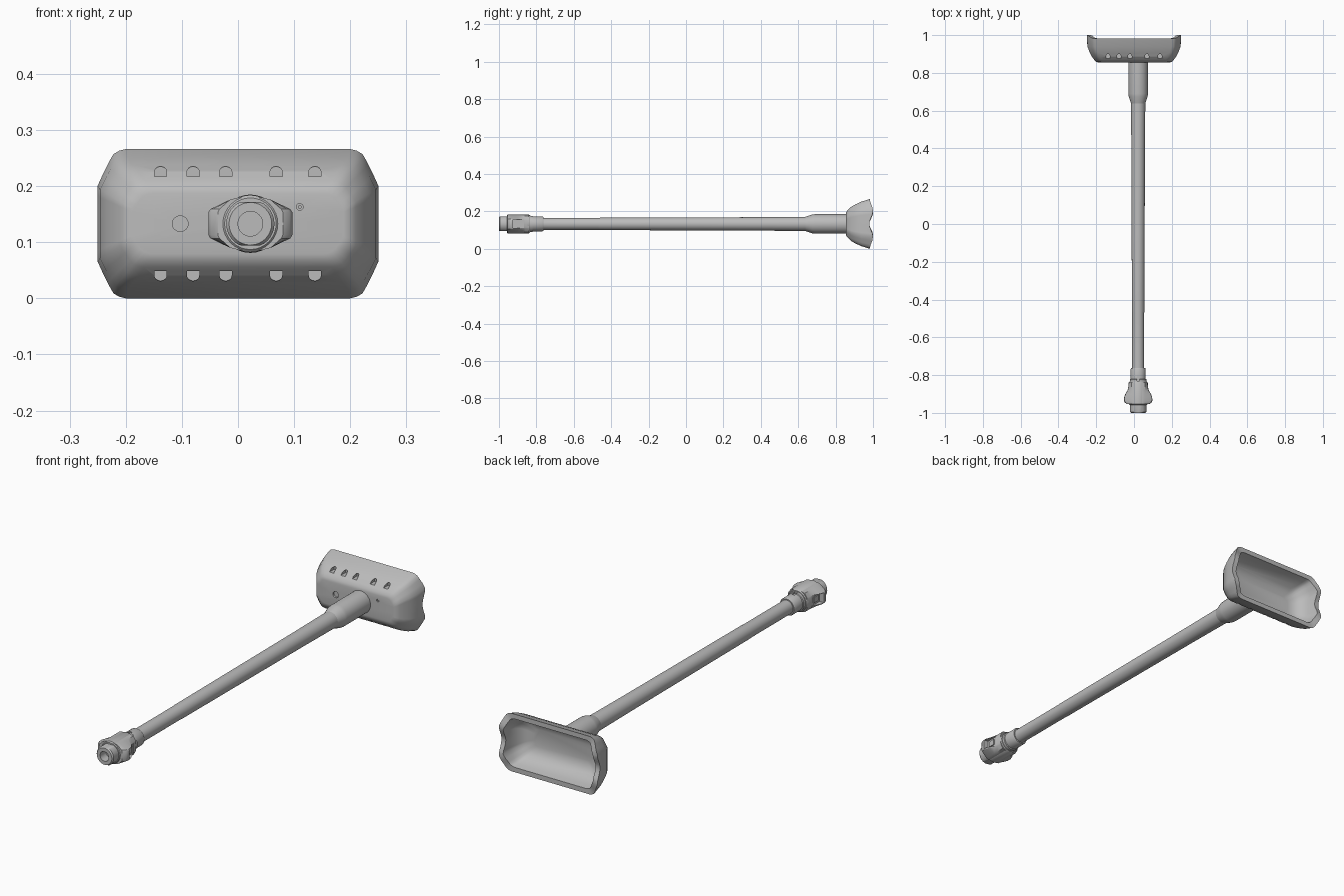
import bpy, bmesh, math
from mathutils import Vector

if "Cube" in bpy.data.objects:
    bpy.data.objects.remove(bpy.data.objects["Cube"])

AX, AZ = 0.022, 0.133      # shaft axis
MID = 0.133                # head centre height

grey = bpy.data.materials.new("light grey")
grey.diffuse_color = (0.5, 0.5, 0.5, 1)
grey.use_nodes = True
grey.node_tree.nodes["Principled BSDF"].inputs["Base Color"].default_value = grey.diffuse_color


def finish(name, bm, smooth=35):
    bmesh.ops.recalc_face_normals(bm, faces=bm.faces)
    mesh = bpy.data.meshes.new(name)
    bm.to_mesh(mesh)
    bm.free()
    ob = bpy.data.objects.new(name, mesh)
    bpy.context.collection.objects.link(ob)
    mesh.materials.append(grey)
    bpy.ops.object.select_all(action='DESELECT')
    ob.select_set(True)
    bpy.context.view_layer.objects.active = ob
    if smooth:
        bpy.ops.object.shade_smooth_by_angle(angle=math.radians(smooth))
    return ob


def loft(name, rings, smooth=35):
    """Skin a list of equal-length point rings and cap both ends."""
    bm = bmesh.new()
    loops = [[bm.verts.new(p) for p in r] for r in rings]
    n = len(loops[0])
    for a, b in zip(loops, loops[1:]):
        for i in range(n):
            j = (i + 1) % n
            bm.faces.new((a[i], a[j], b[j], b[i]))
    bm.faces.new(loops[0])
    bm.faces.new(loops[-1])
    return finish(name, bm, smooth)


def lathe(name, profile, sides=32, flat=1.0, x=AX, z=AZ, smooth=35):
    """Revolve (y, radius) pairs about a line along y; flat clips top and bottom."""
    rings = []
    for y, r in profile:
        ring = []
        for i in range(sides):
            t = 2 * math.pi * i / sides
            dz = max(-flat, min(flat, r * math.sin(t)))
            ring.append((x + r * math.cos(t), y, z + dz))
        rings.append(ring)
    return loft(name, rings, smooth)


def box(name, lo, hi):
    bm = bmesh.new()
    bmesh.ops.create_cube(bm, size=1)
    lo, hi = Vector(lo), Vector(hi)
    for v in bm.verts:
        v.co = (lo + hi) / 2 + v.co * (hi - lo)
    return finish(name, bm, 0)


def cut(target, cutters):
    for c in cutters:
        m = target.modifiers.new("cut", 'BOOLEAN')
        m.operation, m.solver, m.object = 'DIFFERENCE', 'EXACT', c
        bpy.context.view_layer.objects.active = target
        bpy.ops.object.modifier_apply(modifier=m.name)
        bpy.data.objects.remove(c)
    bpy.ops.object.select_all(action='DESELECT')
    target.select_set(True)
    bpy.context.view_layer.objects.active = target
    bpy.ops.object.shade_smooth_by_angle(angle=math.radians(35))


# Head: hollow scoop with a wavy rim
quarter = [(0.25, 0), (0.25, 0.018), (0.25, 0.035), (0.25, 0.052), (0.25, 0.068),
           (0.240, 0.090), (0.230, 0.110), (0.222, 0.124), (0.212, 0.130), (0.2, 0.133)]
half = quarter + [(-x, z) for x, z in reversed(quarter)]
outline = half + [(x, -z) for x, z in reversed(half[1:-1])]


def rim_y(z):
    d = abs(z)
    if d < 0.07:
        return 0.99 - 0.01 * math.cos(math.pi * d / 0.07)
    return 0.9915 + 0.0085 * math.cos(math.pi * (d - 0.07) / 0.063)


def head_ring(hx, hz, y=None):
    pts = [(x * hx / 0.25, z * hz / 0.133) for x, z in outline]
    return [(x, rim_y(z0) if y is None else y, MID + z)
            for (x, z), (_, z0) in zip(pts, outline)]


outer = [(0.188, 0.054, 0.855), (0.200, 0.066, 0.858), (0.210, 0.077, 0.868),
         (0.222, 0.093, 0.885), (0.234, 0.105, 0.907), (0.246, 0.119, 0.938)]
inner = [(0.223, 0.106, 0.955), (0.214, 0.098, 0.930), (0.200, 0.084, 0.908),
         (0.180, 0.064, 0.893), (0.150, 0.040, 0.886)]
head = loft("head", [head_ring(*o) for o in outer]
            + [head_ring(0.25, 0.133), head_ring(0.228, 0.111)]
            + [head_ring(*i) for i in inner], 40)

# Vent notches, arched away from the middle of the head
cutters = []
for side in (1, -1):
    for x in (-0.138, -0.08, -0.022, 0.068, 0.137):
        arch = [(-0.011, 0.084), (0.011, 0.084)]
        arch += [(0.011 * math.cos(t), 0.092 + 0.010 * math.sin(t))
                 for t in [math.pi * k / 8 for k in range(9)]]
        cutters.append(loft("vent_cutter", [[(x + a, y, MID + side * b) for a, b in arch]
                                            for y in (0.84, 0.908)]))
# Round recess and pin hole in the face
cutters.append(lathe("recess_cutter", [(0.84, 0.014), (0.863, 0.014)], 24, x=-0.103))
cutters.append(lathe("pin_cutter", [(0.84, 0.006), (0.864, 0.006)], 16, x=0.110, z=0.163))
cut(head, cutters)
lathe("pin", [(0.858, 0.0032), (0.868, 0.0032)], 12, x=0.110, z=0.163)

# Shaft and rear sleeve
lathe("shaft", [(-0.78, 0.032), (-0.47, 0.032), (-0.46, 0.033), (-0.02, 0.0345),
                (0.40, 0.036), (0.65, 0.038)])
lathe("sleeve", [(0.635, 0.037), (0.645, 0.040), (0.675, 0.050), (0.69, 0.052),
                 (0.865, 0.052)])

# Collar with a small slot on top
collar = lathe("collar", [(-0.845, 0.044), (-0.822, 0.044), (-0.820, 0.040),
                          (-0.768, 0.040), (-0.762, 0.037)])
cut(collar, [box("slot_cutter", (AX - 0.007, -0.832, AZ + 0.035),
                 (AX + 0.007, -0.808, AZ + 0.06))])

# Coupling body
lathe("coupling_body", [(-0.957, 0.046), (-0.952, 0.051), (-0.842, 0.051), (-0.835, 0.047)])

# Winged grip with a pocket on each side
wing = []
for y, w in ((-0.954, 0.058), (-0.946, 0.070), (-0.936, 0.075), (-0.915, 0.075),
             (-0.900, 0.069), (-0.880, 0.057), (-0.860, 0.052), (-0.840, 0.049)):
    pts = [(w, -0.020), (w, 0.020), (w * 0.95, 0.026), (0.036, 0.043), (0.020, 0.047)]
    pts += [(-a, b) for a, b in reversed(pts[1:])] + [(-w, -0.020)]
    pts += [(-w * 0.95, -0.026), (-0.036, -0.043), (-0.020, -0.047)]
    pts += [(0.020, -0.047), (0.036, -0.043), (w * 0.95, -0.026)]
    wing.append([(AX + a, y, AZ + b) for a, b in pts])
grip = loft("grip", wing, 30)
pockets = []
for s in (1, -1):
    xs = sorted((AX + s * 0.0515, AX + s * 0.09))
    pockets.append(box("pocket_cutter", (xs[0], -0.925, AZ - 0.022),
                       (xs[1], -0.866, AZ + 0.024)))
    xb = sorted((AX + s * 0.04, AX + s * 0.056))
    box("latch_button", (xb[0], -0.912, AZ - 0.012), (xb[1], -0.880, AZ + 0.014))
cut(grip, pockets)

# Nozzle with flats above and below and a blind bore
lathe("nozzle", [(-0.94, 0.043), (-0.994, 0.043), (-1.0, 0.038), (-1.0, 0.022),
                 (-0.95, 0.022)], flat=0.039)
